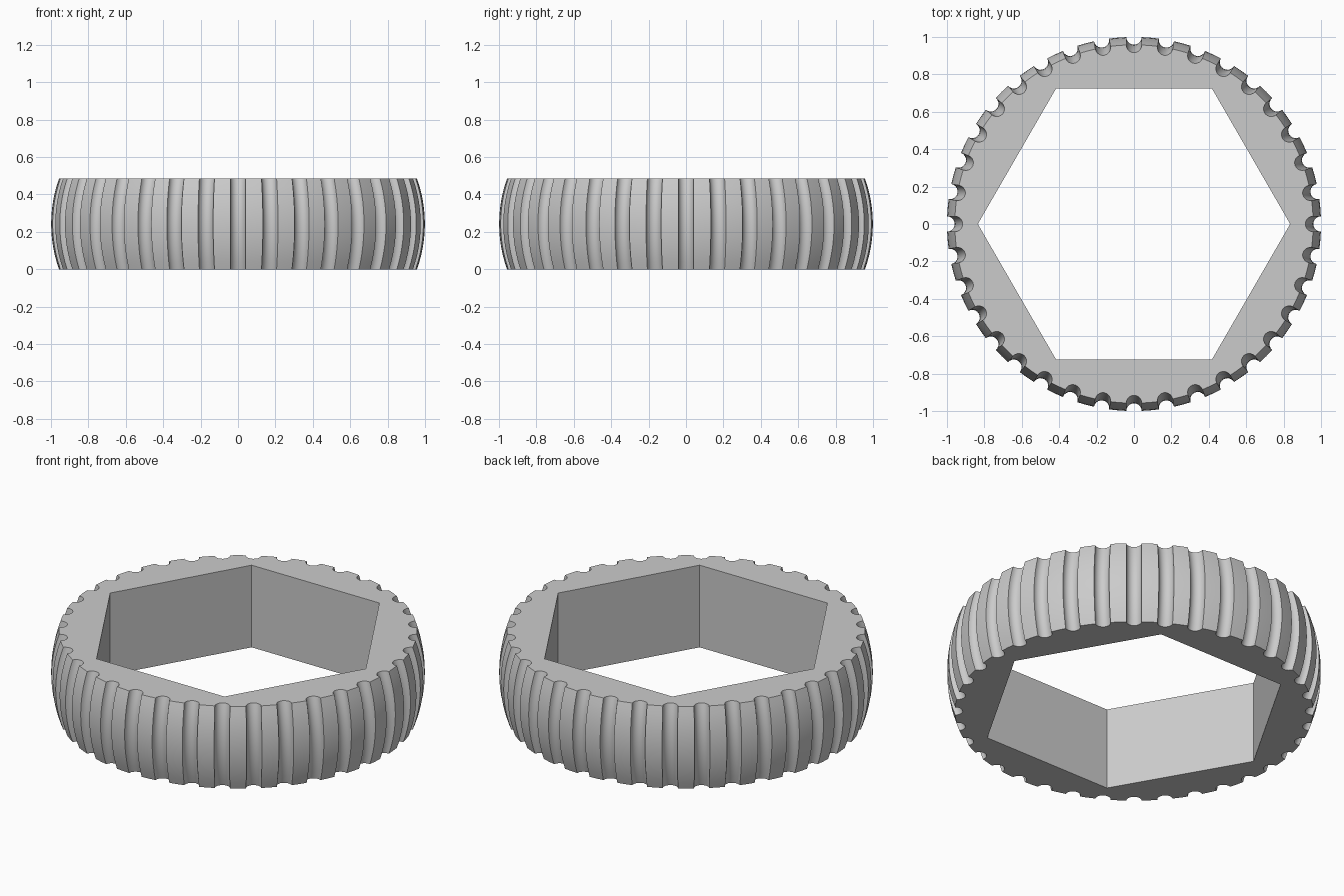
import bpy, bmesh
from math import sin, cos, pi, sqrt

cube = bpy.data.objects.get("Cube")
if cube:
    bpy.data.objects.remove(cube, do_unlink=True)

HEIGHT = 0.485
GROOVES = 36
GROOVE_R = 0.041
CROWN_R = 0.72      # radius of the bulging tread profile
HEX_R = 0.835
RINGS = 12
GROOVE_STEPS = 10

rubber = bpy.data.materials.new("grey rubber")
rubber.use_nodes = True
grey = (0.6, 0.6, 0.6, 1)
rubber.diffuse_color = grey
rubber.node_tree.nodes["Principled BSDF"].inputs["Base Color"].default_value = grey


def tread_outline(r):
    """Circle of radius r with round grooves cut into it."""
    points = []
    pitch = 2 * pi / GROOVES
    for g in range(GROOVES):
        a = g * pitch
        edge = r * cos(GROOVE_R / r)
        for i in range(GROOVE_STEPS + 1):
            t = pi * i / GROOVE_STEPS
            u, v = edge - GROOVE_R * sin(t), -GROOVE_R * cos(t)
            points.append((u * cos(a) - v * sin(a), u * sin(a) + v * cos(a)))
        mid = a + pitch / 2
        points.append((r * cos(mid), r * sin(mid)))
    return points


def add_ring(bm, points, z):
    return [bm.verts.new((x, y, z)) for x, y in points]


def bridge(bm, low, high):
    n = len(low)
    for i in range(n):
        j = (i + 1) % n
        bm.faces.new((low[i], low[j], high[j], high[i]))


bm = bmesh.new()

# Grooved, bulging tread
rings = []
for k in range(RINGS + 1):
    z = HEIGHT * k / RINGS
    r = 1 - CROWN_R + sqrt(CROWN_R ** 2 - (z - HEIGHT / 2) ** 2)
    rings.append(add_ring(bm, tread_outline(r), z))
for low, high in zip(rings, rings[1:]):
    bridge(bm, low, high)

# Hexagonal hole
hexagon = [(HEX_R * cos(i * pi / 3), HEX_R * sin(i * pi / 3)) for i in range(6)]
hole = [add_ring(bm, hexagon, z) for z in (0, HEIGHT)]
bridge(bm, hole[0], hole[1])

# Flat side walls
for outer, inner in ((rings[0], hole[0]), (rings[-1], hole[1])):
    edges = [bm.edges.get((loop[i - 1], loop[i]))
             for loop in (outer, inner) for i in range(len(loop))]
    bmesh.ops.triangle_fill(bm, edges=edges, use_beauty=True)

bmesh.ops.recalc_face_normals(bm, faces=bm.faces)
mesh = bpy.data.meshes.new("tire")
bm.to_mesh(mesh)
bm.free()
mesh.materials.append(rubber)

tire = bpy.data.objects.new("tire", mesh)
bpy.context.collection.objects.link(tire)
bpy.ops.object.select_all(action='DESELECT')
tire.select_set(True)
bpy.context.view_layer.objects.active = tire
bpy.ops.object.shade_smooth_by_angle(angle=pi / 6)
